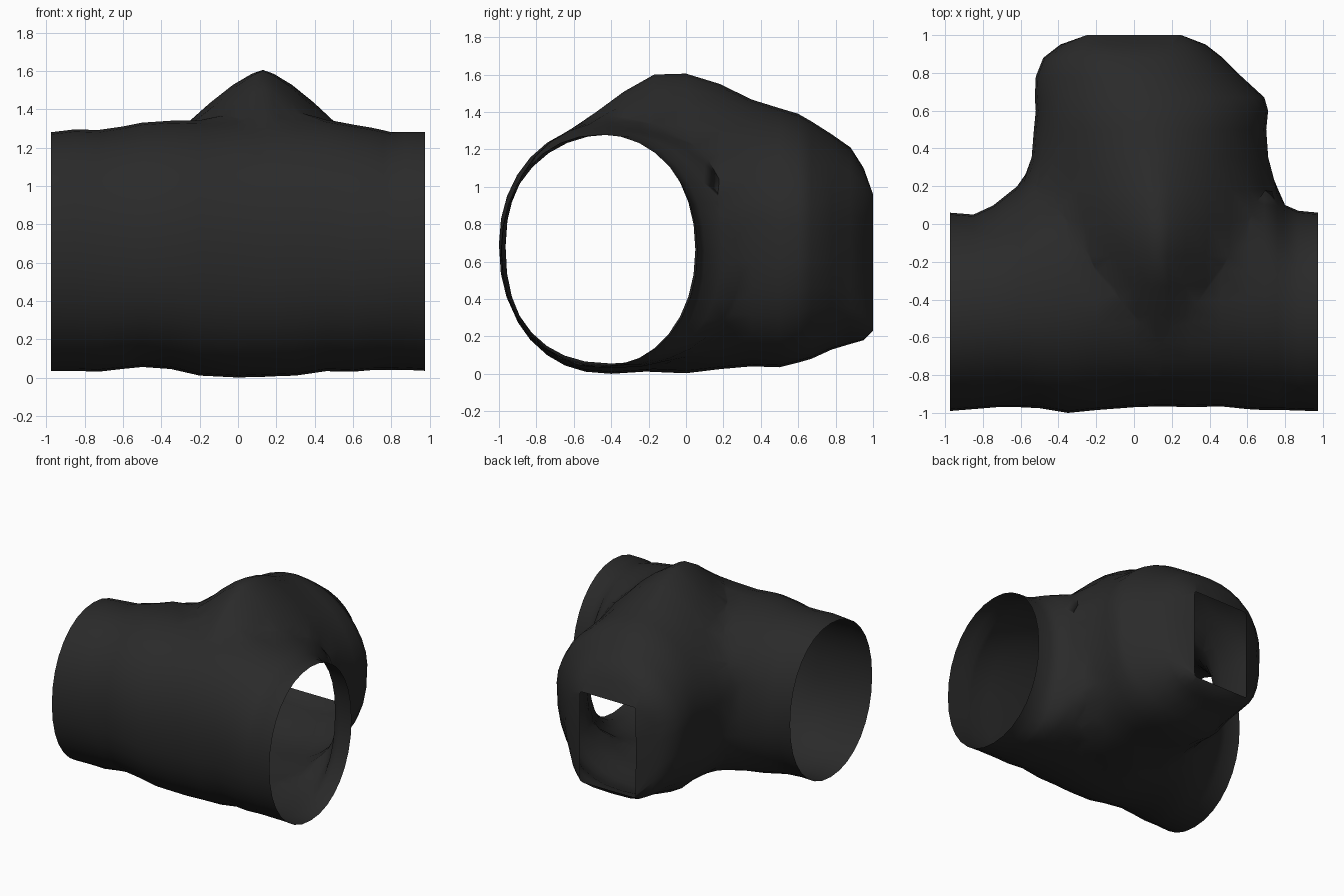
import bpy, bmesh, math

if "Cube" in bpy.data.objects:
    bpy.data.objects.remove(bpy.data.objects["Cube"])

SEG = 32

rock = bpy.data.materials.new("dark_rock")
rock.diffuse_color = (0.023, 0.023, 0.023, 1)
rock.use_nodes = True
rock.node_tree.nodes["Principled BSDF"].inputs["Base Color"].default_value = rock.diffuse_color


def spow(v, p):
    return math.copysign(abs(v) ** p, v)


def loft(name, rings):
    """Closed loft through rings of points, flat caps at both ends."""
    bm = bmesh.new()
    loops = [[bm.verts.new(p) for p in r] for r in rings]
    for a, b in zip(loops, loops[1:]):
        for i in range(SEG):
            j = (i + 1) % SEG
            bm.faces.new((a[i], a[j], b[j], b[i]))
    bm.faces.new(loops[0])
    bm.faces.new(loops[-1])
    bmesh.ops.recalc_face_normals(bm, faces=bm.faces[:])
    me = bpy.data.meshes.new(name)
    bm.to_mesh(me)
    bm.free()
    me.materials.append(rock)
    ob = bpy.data.objects.new(name, me)
    bpy.context.collection.objects.link(ob)
    return ob


def oval(lo, hi, mid, z0, z1, top_n, low_n, waist=.5):
    """Lopsided super-ellipse as (u, z) pairs, widest at the waist."""
    zc = z0 + (z1 - z0) * waist
    out = []
    for i in range(SEG):
        t = 2 * math.pi * i / SEG
        c, s = math.cos(t), math.sin(t)
        n = top_n if s > 0 else low_n
        u = spow(c, 2 / n)
        out.append((mid + u * ((hi - mid) if u > 0 else (mid - lo)),
                    zc + spow(s, 2 / n) * ((z1 - zc) if s > 0 else (zc - z0))))
    return out


# Main tunnel along x: x, front y, back y, bottom z, top z
main = [(-.975, -.99, .06, .035, 1.28), (-.85, -.98, .05, .035, 1.295),
        (-.73, -.97, .065, .03, 1.29), (-.60, -.97, .18, .045, 1.31),
        (-.50, -.975, .30, .055, 1.33), (-.35, -1.0, .32, .045, 1.34),
        (-.20, -.985, .32, .01, 1.33), (0, -.97, .32, .0, 1.34),
        (.15, -.965, .32, .005, 1.35), (.30, -.97, .32, .01, 1.35),
        (.46, -.965, .32, .045, 1.345), (.60, -.98, .32, .03, 1.32),
        (.69, -.985, .30, .038, 1.305), (.76, -.985, .19, .04, 1.29),
        (.80, -.985, .10, .04, 1.28), (.87, -.988, .07, .04, 1.28),
        (.975, -.99, .06, .035, 1.28)]
tunnel = loft("tunnel_junction", [
    [(x, u, z) for u, z in oval(y0, y1, -.46 if y1 < .1 else -.40,
                                z0, z1, 2.1, 2.1 if y1 < .1 else 2.3)]
    for x, y0, y1, z0, z1 in main])

# Side branch along y: y, left x, right x, ridge x, bottom z, top z, exponents
side = [(-.80, -.05, .35, .13, .5, 1.17, 1.5, 2),
        (-.62, -.22, .52, .13, .2, 1.30, 1.5, 2),
        (-.48, -.32, .66, .13, .08, 1.40, 1.45, 2),
        (-.33, -.40, .72, .13, .03, 1.51, 1.35, 2.1),
        (-.17, -.47, .74, .13, .01, 1.60, 1.3, 2.3),
        (0, -.52, .76, .13, .003, 1.605, 1.35, 2.5),
        (.18, -.56, .75, .12, .025, 1.55, 1.45, 2.6),
        (.35, -.53, .69, .10, .04, 1.46, 1.65, 2.7),
        (.50, -.53, .70, .09, .035, 1.42, 1.8, 2.7),
        (.60, -.52, .71, .08, .06, 1.39, 1.85, 2.6),
        (.67, -.525, .69, .07, .08, 1.35, 1.85, 2.5),
        (.78, -.52, .57, .03, .13, 1.28, 1.9, 2.6),
        (.88, -.48, .47, .0, .16, 1.21, 2.2, 2.9),
        (.95, -.39, .38, .0, .18, 1.10, 3, 4),
        (1.0, -.25, .25, .0, .23, .96, 40, 40)]
branch = loft("branch_cutter", [
    [(u, y, z) for u, z in oval(x0, x1, xm, z0, z1, nt, nl, .56)]
    for y, x0, x1, xm, z0, z1, nt, nl in side])

# Merge both into one hollow skin
mod = tunnel.modifiers.new("join", 'BOOLEAN')
mod.operation = 'UNION'
mod.solver = 'EXACT'
mod.object = branch
deps = bpy.context.evaluated_depsgraph_get()
joined = bpy.data.meshes.new_from_object(tunnel.evaluated_get(deps))
tunnel.modifiers.clear()
tunnel.data = joined
bpy.data.objects.remove(branch)

# Open the two tunnel mouths and the doorway
bm = bmesh.new()
bm.from_mesh(joined)
caps = [f for f in bm.faces
        if all(abs(v.co.x) > .974 for v in f.verts)
        or all(v.co.y > .999 for v in f.verts)]
bmesh.ops.delete(bm, geom=caps, context='FACES')
bmesh.ops.remove_doubles(bm, verts=bm.verts[:], dist=.012)
bmesh.ops.triangulate(bm, faces=[f for f in bm.faces if len(f.verts) > 4])

# Fill the concave seams outward so the branch flows into the tunnel
for _ in range(6):
    bm.normal_update()
    seam = {v for e in bm.edges if len(e.link_faces) == 2
            and e.calc_face_angle_signed(0) < -.12 for v in e.verts
            if v.co.y < .4 and abs(v.co.x) < .8}
    moves = []
    for v in seam:
        near = [e.other_vert(v).co for e in v.link_edges]
        delta = sum((p - v.co for p in near), v.co * 0) / len(near)
        lift = max(0, delta.dot(v.normal))
        moves.append((v, v.normal * min(lift, .05) * .7))
    for v, d in moves:
        v.co += d
        v.co.z = max(v.co.z, 0)
bm.to_mesh(joined)
bm.free()
for p in joined.polygons:
    p.material_index = 0
    p.use_smooth = True
